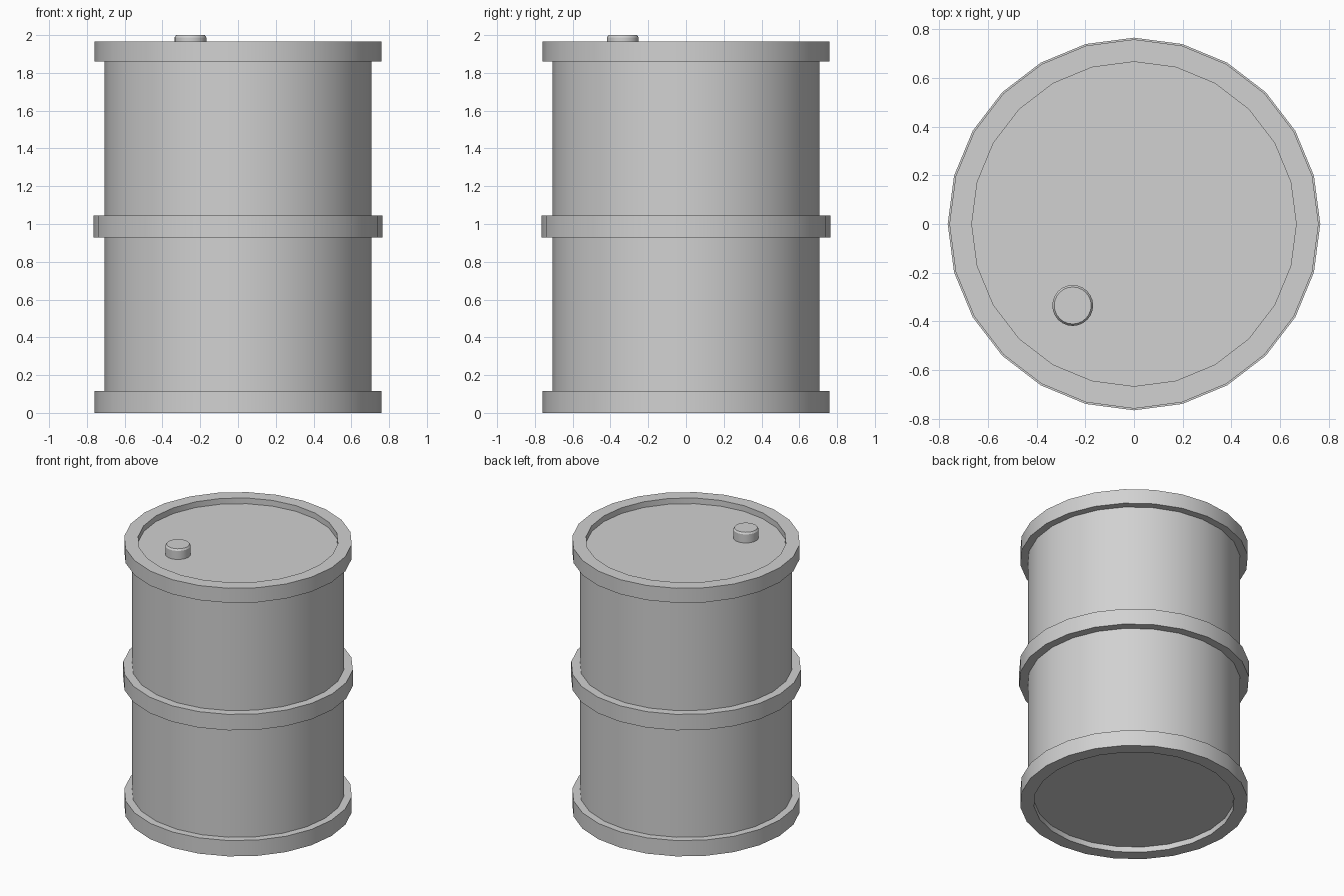
import bpy
import math

SIDES = 24

if "Cube" in bpy.data.objects:
    bpy.data.objects.remove(bpy.data.objects["Cube"], do_unlink=True)

# One plain grey for the whole drum
grey = bpy.data.materials.new("plain_grey")
grey.use_nodes = True
grey.diffuse_color = (0.64, 0.64, 0.64, 1)
grey.node_tree.nodes["Principled BSDF"].inputs["Base Color"].default_value = grey.diffuse_color


def lathe(name, profile, closed, centre=(0, 0)):
    """Spin a (radius, z) profile, listed upwards on its outside, around z."""
    verts, faces = [], []
    rows = len(profile)
    for i in range(SIDES):
        angle = math.tau * i / SIDES
        for radius, z in profile:
            verts.append((radius * math.cos(angle), radius * math.sin(angle), z))
    for i in range(SIDES):
        a, b = i * rows, (i + 1) % SIDES * rows
        for j in range(rows if closed else rows - 1):
            k = (j + 1) % rows
            faces.append((a + j, b + j, b + k, a + k))
    if not closed:
        # Cap both ends with flat discs
        faces.append([i * rows for i in reversed(range(SIDES))])
        faces.append([i * rows + rows - 1 for i in range(SIDES)])
    mesh = bpy.data.meshes.new(name)
    mesh.from_pydata(verts, [], faces)
    mesh.materials.append(grey)
    obj = bpy.data.objects.new(name, mesh)
    obj.location = (centre[0], centre[1], 0)
    bpy.context.collection.objects.link(obj)
    bpy.ops.object.select_all(action="DESELECT")
    obj.select_set(True)
    bpy.context.view_layer.objects.active = obj
    bpy.ops.object.shade_smooth_by_angle(angle=math.radians(30))
    return obj


def hoop(name, radius, low, high, inner=0.667):
    lathe(name, [(inner, low), (radius, low), (radius, high), (inner, high)], True)


# Drum body, its ends recessed inside the rims
LID = 1.925
lathe("drum_body", [(0.707, 0.04), (0.707, LID)], False)

# Rims and middle band
hoop("bottom_rim", 0.759, 0, 0.116)
hoop("middle_band", 0.766, 0.928, 1.045)
hoop("top_rim", 0.759, 1.86, 1.967)

# Filler cap with a softened top edge
lathe("filler_cap", [(0.084, LID), (0.084, 1.988), (0.076, 2.0)], False, (-0.252, -0.335))
